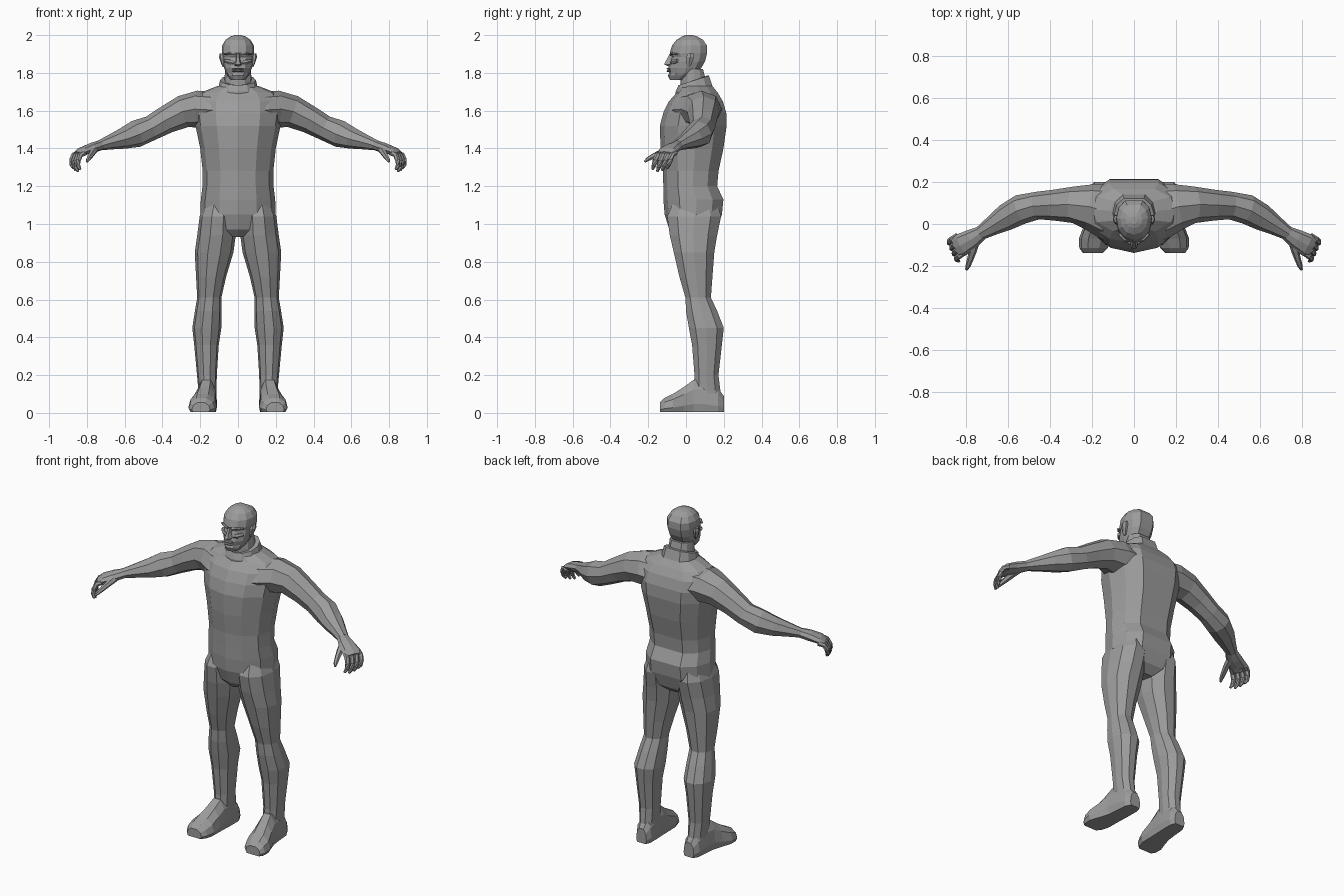
import bpy, bmesh, math
from mathutils import Vector

GREY = bpy.data.materials.new("grey")
GREY.diffuse_color = (.33, .33, .33, 1)


def loft(name, rings, mirror=False):
    """Skin a list of equal-length point rings, cap the ends, optionally mirror in x."""
    bm = bmesh.new()
    vs = [[bm.verts.new(p) for p in r] for r in rings]
    n = len(rings[0])
    for a, b in zip(vs, vs[1:]):
        for i in range(n):
            j = (i + 1) % n
            bm.faces.new((a[i], a[j], b[j], b[i]))
    bm.faces.new(vs[0])
    bm.faces.new(vs[-1])
    bmesh.ops.recalc_face_normals(bm, faces=bm.faces)
    me = bpy.data.meshes.new(name)
    bm.to_mesh(me)
    bm.free()
    me.materials.append(GREY)
    ob = bpy.data.objects.new(name, me)
    bpy.context.collection.objects.link(ob)
    if mirror:
        m = ob.modifiers.new("mirror", "MIRROR")
        m.use_mirror_merge = False
    return ob


def fuse(base, parts):
    """Union the parts into the base so no hidden inner walls remain."""
    for p in parts:
        m = base.modifiers.new("union", "BOOLEAN")
        m.operation, m.solver, m.object = "UNION", "EXACT", p
    dg = bpy.context.evaluated_depsgraph_get()
    me = bpy.data.meshes.new_from_object(base.evaluated_get(dg))
    base.modifiers.clear()
    base.data = me
    for p in parts:
        bpy.data.objects.remove(p)


SHAPE = ((0, 0), (.5, .07), (.88, .27), (1, .55), (.86, .82), (.5, 1), (0, 1))


def body_ring(z, hw, yf, yb, tilt=0.0):
    """Symmetric horizontal section: half width, front y, back y; tilt raises the back."""
    half = [(x * hw, yf + t * (yb - yf), z + t * tilt) for x, t in SHAPE]
    return half + [(-x, y, zz) for x, y, zz in half[-2:0:-1]]


def oval_ring(z, x0, x1, y0, y1, n=10):
    cx, cy, rx, ry = (x0 + x1) / 2, (y0 + y1) / 2, (x1 - x0) / 2, (y1 - y0) / 2
    k = 1.05
    return [(cx + min(1, max(-1, k * math.cos(a))) * rx, cy + min(1, max(-1, k * math.sin(a))) * ry, z)
            for a in (math.tau * i / n for i in range(n))]


def tube(name, pts, n=8, mirror=True):
    """Oval tube through points (x, y, z, half width, half height)."""
    rings = []
    for i, (x, y, z, w, h) in enumerate(pts):
        a, b = pts[max(i - 1, 0)], pts[min(i + 1, len(pts) - 1)]
        t = (Vector(b[:3]) - Vector(a[:3])).normalized()
        side = t.cross(Vector((0, 0, 1))).normalized()
        up = side.cross(t)
        c = Vector((x, y, z))
        rings.append([c + side * w * math.cos(q) + up * h * math.sin(q)
                      for q in (math.tau * k / n for k in range(n))])
    return loft(name, rings, mirror)


# torso, crotch to shoulders
body = loft("body", [body_ring(*s) for s in (
    (.93, .05, -.05, .12), (.97, .13, -.088, .165), (1.05, .199, -.113, .19),
    (1.13, .197, -.12, .198), (1.20, .188, -.12, .165), (1.28, .187, -.122, .172),
    (1.40, .20, -.135, .198), (1.52, .225, -.138, .215), (1.59, .235, -.12, .213),
    (1.65, .235, -.09, .195), (1.695, .20, -.05, .168), (1.73, .11, -.03, .14))])

# legs, tapering into the hips
leg = loft("leg", [oval_ring(*s) for s in (
    (1.13, .04, .165, -.06, .16), (1.04, .012, .203, -.1, .186), (.94, .012, .216, -.086, .165),
    (.85, .024, .229, -.065, .15), (.72, .063, .222, -.035, .14), (.61, .088, .216, -.003, .132),
    (.54, .088, .228, .0, .165), (.45, .088, .242, .015, .2), (.36, .102, .232, .032, .19),
    (.20, .112, .217, .045, .172), (.12, .114, .21, .04, .182), (.05, .116, .208, .05, .186))], True)


# feet: flat-soled sections from heel to toe
def foot_ring(y, cx, hw, top):
    return [(cx + hw * u, y, .004 + (top - .004) * v) for u, v in (
        (-.85, 0), (.85, 0), (1, .25), (.85, .7), (.4, 1), (-.4, 1), (-.85, .7), (-1, .25))]


foot = loft("foot", [foot_ring(*s) for s in (
    (.2, .158, .034, .09), (.17, .16, .05, .13), (.09, .164, .054, .175), (.04, .168, .056, .175),
    (-.01, .176, .064, .138), (-.07, .187, .076, .1), (-.115, .193, .068, .078),
    (-.138, .196, .048, .055))], True)

# arms, from inside the chest over the shoulder to the wrist
arm = tube("arm", [
    (.06, .05, 1.60, .15, .08), (.14, .063, 1.605, .132, .095), (.21, .082, 1.608, .11, .098),
    (.29, .092, 1.595, .087, .086), (.38, .09, 1.552, .074, .073), (.46, .088, 1.508, .066, .066),
    (.54, .07, 1.477, .071, .072), (.61, .032, 1.453, .064, .056), (.675, -.008, 1.434, .047, .04),
    (.735, -.045, 1.416, .033, .027)])
fuse(body, [leg, foot, arm])

# collar and neck
loft("collar", [body_ring(*s) for s in (
    (1.68, .10, -.055, .145, .02), (1.70, .105, -.055, .14, .03),
    (1.735, .095, -.04, .122, .05), (1.735, .08, -.03, .11, .05))])
loft("neck", [body_ring(*s) for s in (
    (1.70, .078, -.03, .11), (1.76, .072, -.03, .105), (1.82, .068, -.02, .09))])

# head
head = loft("head", [body_ring(*s) for s in (
    (1.762, .036, -.085, -.005), (1.785, .055, -.096, .04), (1.80, .064, -.089, .06),
    (1.825, .073, -.094, .08), (1.86, .081, -.085, .10), (1.885, .083, -.077, .107),
    (1.905, .086, -.086, .112), (1.945, .084, -.074, .111), (1.975, .066, -.05, .09),
    (1.993, .04, -.02, .06), (2.0, .015, .0, .035))])

# face: nose, lips, brows, cheeks, ears, all merged into the head
face = [loft("nose", [[(-w, yb, z), (-w * .5, yf, z), (w * .5, yf, z), (w, yb, z)] for z, w, yf, yb in (
    (1.836, .018, -.098, -.07), (1.845, .024, -.116, -.07),
    (1.87, .014, -.103, -.065), (1.90, .011, -.087, -.065))])]
for z in (1.822, 1.809):
    face.append(tube("lip", [(-.03, -.084, z, .006, .003), (-.012, -.095, z, .009, .006),
                             (.012, -.095, z, .009, .006), (.03, -.084, z, .006, .003)], 6, False))
face += [
    tube("brow", [(.012, -.076, 1.897, .012, .006), (.042, -.073, 1.904, .011, .007),
                  (.07, -.048, 1.899, .008, .005)], 6),
    tube("cheek", [(.022, -.074, 1.852, .012, .01), (.045, -.068, 1.858, .012, .013),
                   (.068, -.045, 1.864, .01, .01)], 6),
    loft("ear", [oval_ring(z, .07, x, y0, y1, 6) for z, x, y0, y1 in (
        (1.83, .08, .005, .02), (1.85, .09, .0, .032), (1.885, .101, .0, .045),
        (1.903, .097, .008, .042))], True)]
fuse(head, face)

# hands
tube("palm", [
    (.725, -.04, 1.418, .033, .027), (.775, -.072, 1.402, .047, .028),
    (.825, -.1, 1.385, .055, .022), (.85, -.112, 1.37, .05, .015)])
for i in range(4):
    f = i / 3
    x, y, s = .862 - .035 * f, -.068 - .078 * f, 1 - .35 * abs(f - .6)
    tube("finger_%d" % (i + 1), [
        (x - .02, y + .012, 1.377, .014, .014), (x + .007, y - .006, 1.366, .015, .014),
        (x + .019, y - .016, 1.366 - .034 * s, .014, .014),
        (x + .019, y - .024, 1.366 - .066 * s, .012, .012),
        (x + .008, y - .032, 1.366 - .09 * s, .007, .007)], 6)
tube("thumb", [
    (.755, -.08, 1.40, .02, .02), (.768, -.125, 1.382, .019, .018),
    (.782, -.17, 1.36, .015, .015), (.793, -.202, 1.343, .012, .011),
    (.80, -.218, 1.33, .006, .006)], 6)
